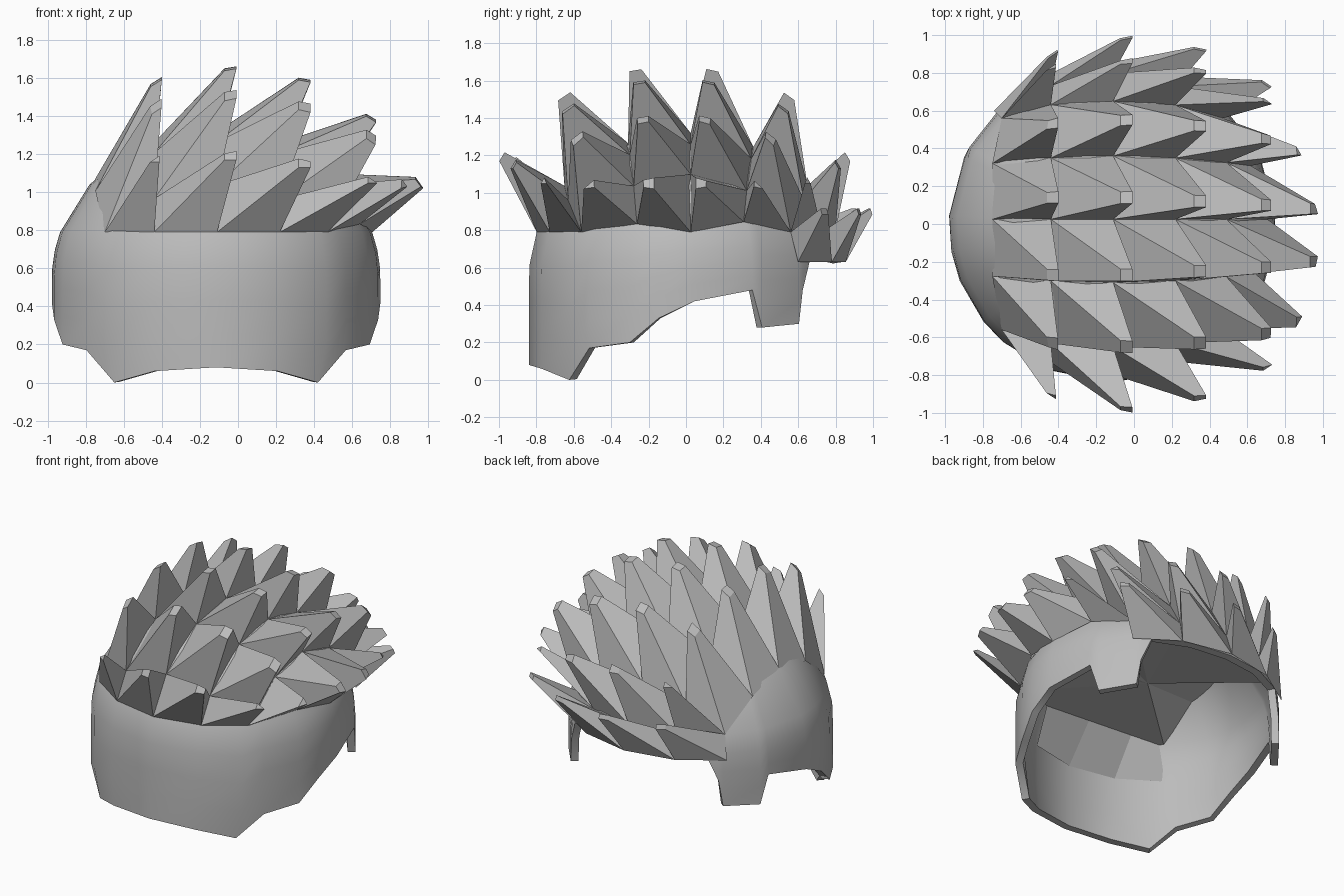
import bpy, bmesh, math
from mathutils import Vector

cube = bpy.data.objects.get("Cube")
if cube:
    bpy.data.objects.remove(cube, do_unlink=True)

CX, RX, RY = -0.115, 0.865, 0.84      # head centre and radii
MID, RISE, RIM = 0.55, 0.77, 0.95     # dome start, dome height, spike border

grey = bpy.data.materials.new("hair_grey")
grey.use_nodes = True
grey.diffuse_color = (0.5, 0.5, 0.5, 1)
grey.node_tree.nodes["Principled BSDF"].inputs["Base Color"].default_value = (0.5, 0.5, 0.5, 1)


def finish(bm, name):
    bmesh.ops.remove_doubles(bm, verts=bm.verts, dist=0.0005)
    bmesh.ops.recalc_face_normals(bm, faces=bm.faces)
    mesh = bpy.data.meshes.new(name)
    bm.to_mesh(mesh)
    bm.free()
    mesh.materials.append(grey)
    obj = bpy.data.objects.new(name, mesh)
    bpy.context.collection.objects.link(obj)
    return obj


# Shell: hem height by angle from the front, mirrored to the other side
hem = [(0, .08), (23, .06), (42, 0), (52, .17), (69, .2), (80, .33), (93, .42), (115, .48),
       (119, .28), (136, .3), (138, .48), (143, .65), (161, .64), (180, .63)]
ring = hem + [(-a, z) for a, z in reversed(hem[1:-1])]


def shell_point(angle, z):
    a = math.radians(angle)
    r = math.sqrt(max(0, 1 - (max(z - MID, 0) / RISE) ** 2))
    taper = 1 - 0.5 * max(0, 0.15 - z)
    return CX + RX * r * taper * math.sin(a), -RY * r * math.cos(a), z


bm = bmesh.new()
columns = []
for angle, low in ring:
    heights = [low + (0.79 - low) * t for t in (0, .25, .5, .75, 1)] + [1.04, 1.16, 1.26]
    columns.append([bm.verts.new(shell_point(angle, z)) for z in heights])
apex = bm.verts.new((CX, 0, MID + RISE))
for k, col in enumerate(columns):
    nxt = columns[(k + 1) % len(columns)]
    for n in range(len(col) - 1):
        bm.faces.new((col[n], nxt[n], nxt[n + 1], col[n + 1]))
    bm.faces.new((col[-1], nxt[-1], apex))
shell = finish(bm, "hair_shell")
solid = shell.modifiers.new("thickness", 'SOLIDIFY')
solid.thickness = 0.05
solid.offset = -1
bpy.context.view_layer.objects.active = shell
shell.select_set(True)
bpy.ops.object.modifier_apply(modifier=solid.name)
bpy.ops.object.shade_smooth_by_angle(angle=math.radians(40))

# Spikes: a grid of cells on the dome, each drawn out to a small blunt tip
col_x = [-.75, -.44, -.11, .22, .49, .75]
row_y = [-.9, -.65, -.31, .025, .36, .65, .9]


def rim(t, radius_t, radius):
    return radius * math.sqrt(max(0, RIM ** 2 - (t / radius_t) ** 2))


def base_point(i, j):
    x, y = col_x[j] - CX, row_y[i]
    reach = rim(min(abs(y), 0.56), RY, RX)
    x = max(-reach, min(reach, x))
    if 0 < i < 6 and i != 3:
        y *= 1 - 0.2 * (x / RX) ** 2
    limit = rim(x, RX, RY)
    y = max(-limit, min(limit, y))
    r2 = (x / RX) ** 2 + (y / RY) ** 2
    return Vector((x + CX, y, MID + RISE * math.sqrt(1 - r2)))


def add_spike(bm, corners, tip):
    loop = []
    for p in corners:
        if all((p - q).length > 0.03 for q in loop):
            loop.append(p)
    if len(loop) < 3:
        return
    centre = sum(loop, Vector()) / len(loop)
    base = [bm.verts.new(p) for p in loop]
    cap = [bm.verts.new(tip + (p - centre) * 0.19) for p in loop]
    bm.faces.new(cap)
    for k in range(len(loop)):
        m = (k + 1) % len(loop)
        bm.faces.new((base[k], base[m], cap[m], cap[k]))


tip_x = [-.43, -.04, .35, .7, .95]
tip_y = [[-.91, -.98, -.92, -.76], [-.63, -.65, -.63, -.58, -.51], [-.27, -.27, -.25, -.23, -.2],
         [.14, .14, .12, .1, .08], [.53, .55, .52, .45, .38], [.83, .86, .81, .65]]
tip_z = [[1.17, 1.19, 1.15, 1.06], [1.45, 1.51, 1.45, 1.29, 1.04], [1.58, 1.65, 1.59, 1.39, 1.05]]

bm = bmesh.new()
for i, ys in enumerate(tip_y):
    for j, y in enumerate(ys):
        x = tip_x[j] - (0.08 if j == 4 and i in (1, 4) else 0)
        corners = [base_point(i, j), base_point(i, j + 1),
                   base_point(i + 1, j + 1), base_point(i + 1, j)]
        add_spike(bm, corners, Vector((x, y, tip_z[min(i, 5 - i)][j])))
finish(bm, "crown_spikes")

# Extra row of spikes along the nape
bm = bmesh.new()
for j, y in enumerate([.9, .985, .925, .74]):
    top = [base_point(6, j), base_point(6, j + 1)]
    low = [Vector((CX + (p.x - CX) * 1.07, p.y * 1.07, 0.63)) for p in top]
    add_spike(bm, [top[0], top[1], low[1], low[0]], Vector((tip_x[j], y, 0.9)))
finish(bm, "nape_spikes")

# Inner lining: a near-flat ceiling under the spikes with a sloped front strip
bm = bmesh.new()


def inset(p):
    return Vector((CX + (p.x - CX) * 0.95, p.y * 0.95, p.z - 0.02))


fronts = []
for x in (-.7, -.44, -.11, .22):
    chord = bm.verts.new((x, -0.53 - 0.09 * (x + 0.7), 0.77))
    wall = bm.verts.new((x, -rim(x - CX, RX, RY) * 0.98, 0.52))
    fronts.append((wall, chord))
for (wall_a, chord_a), (wall_b, chord_b) in zip(fronts, fronts[1:]):
    bm.faces.new((wall_a, wall_b, chord_b, chord_a))
border_cells = ([(i, 5) for i in range(1, 6)] + [(6, j) for j in (3, 2, 1)]
                + [(i, 0) for i in range(5, 1, -1)])
border = [chord for wall, chord in fronts]
border += [bm.verts.new(inset(base_point(i, j))) for i, j in border_cells]
hub = bm.verts.new((CX, 0, 0.79))
for k, v in enumerate(border):
    bm.faces.new((v, border[(k + 1) % len(border)], hub))
finish(bm, "inner_lining")
